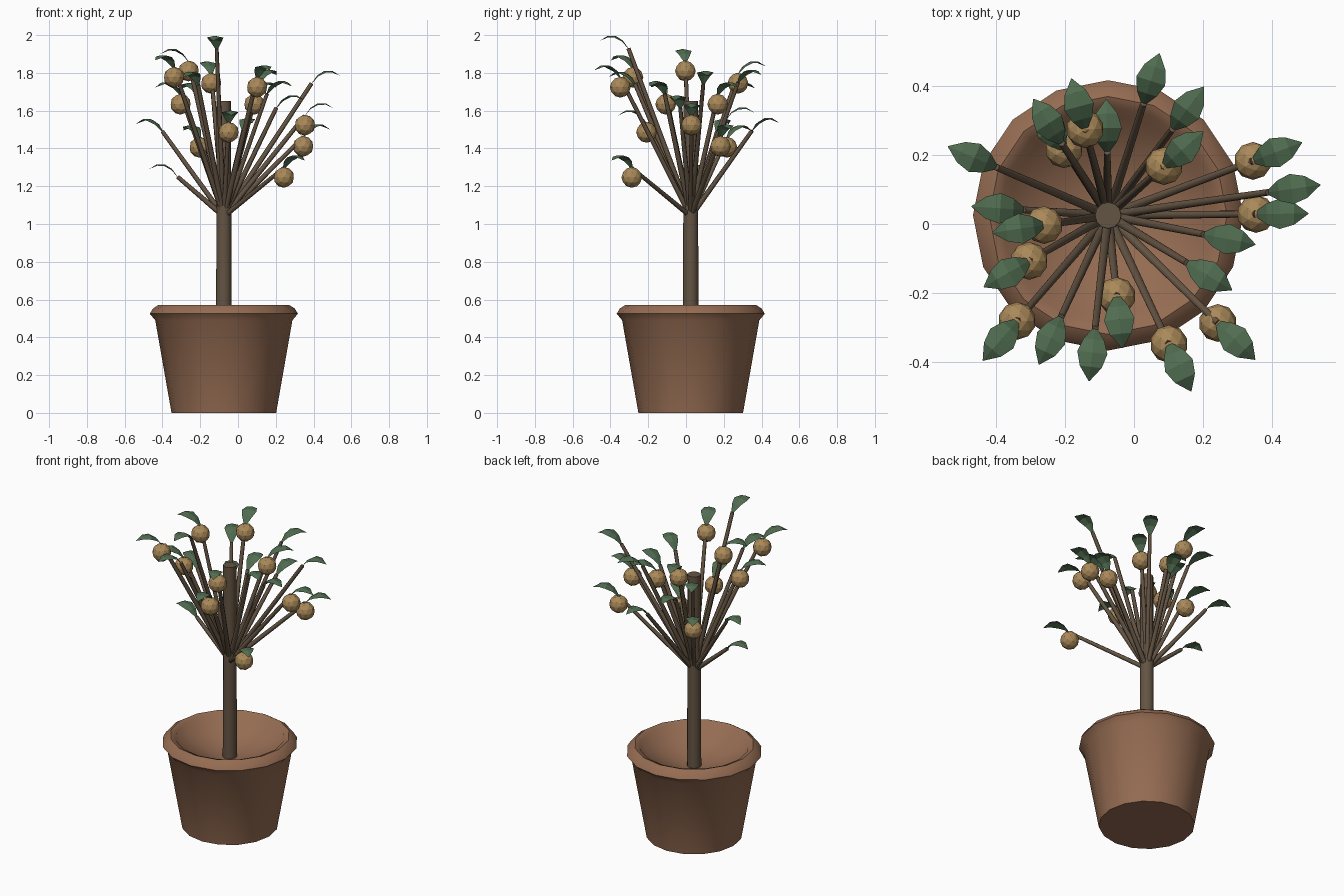
import bpy, bmesh, math
from mathutils import Vector, Matrix

if "Cube" in bpy.data.objects:
    bpy.data.objects.remove(bpy.data.objects["Cube"])

CX, CY = -0.075, 0.025


def material(name, rgb):
    m = bpy.data.materials.new(name)
    m.diffuse_color = (*rgb, 1)
    m.use_nodes = True
    m.node_tree.nodes["Principled BSDF"].inputs["Base Color"].default_value = m.diffuse_color
    return m


CLAY = material("clay", (0.30, 0.15, 0.085))
BARK = material("bark", (0.127, 0.089, 0.056))
LEAF = material("leaf_green", (0.08, 0.15, 0.08))
FRUIT = material("fruit_ochre", (0.40, 0.25, 0.10))


def finish(bm, name, mat, smooth=None):
    bmesh.ops.recalc_face_normals(bm, faces=bm.faces)
    me = bpy.data.meshes.new(name)
    bm.to_mesh(me)
    bm.free()
    me.materials.append(mat)
    ob = bpy.data.objects.new(name, me)
    bpy.context.collection.objects.link(ob)
    if smooth:
        bpy.ops.object.select_all(action='DESELECT')
        ob.select_set(True)
        bpy.context.view_layer.objects.active = ob
        bpy.ops.object.shade_smooth_by_angle(angle=math.radians(smooth))
    return ob


def rod(bm, a, b, r1, r2, sides):
    a, b = Vector(a), Vector(b)
    d = b - a
    mat = Matrix.Translation((a + b) / 2) @ d.to_track_quat('Z', 'Y').to_matrix().to_4x4()
    bmesh.ops.create_cone(bm, cap_ends=True, segments=sides, radius1=r1,
                          radius2=r2, depth=d.length, matrix=mat)


# Pot: lathed profile with rolled rim and dished inside
profile = [(0, 0), (0.277, 0), (0.363, 0.49), (0.392, 0.525), (0.375, 0.553),
           (0.345, 0.572), (0.315, 0.56), (0.29, 0.51), (0, 0.425)]
bm = bmesh.new()
pts = [bm.verts.new((CX + r, CY, z)) for r, z in profile]
edges = [bm.edges.new(p) for p in zip(pts, pts[1:])]
bmesh.ops.spin(bm, geom=pts + edges, cent=(CX, CY, 0), axis=(0, 0, 1),
               angle=math.tau, steps=16)
bmesh.ops.remove_doubles(bm, verts=bm.verts, dist=0.0005)
finish(bm, "pot", CLAY, 50)

# Trunk
bm = bmesh.new()
rod(bm, (CX, CY, 0.41), (CX, CY, 1.65), 0.041, 0.038, 12)
finish(bm, "trunk", BARK, 40)

# Fruit centres (each hangs just below its branch tip)
fruits = [(.087, .168, 1.634), (.345, .183, 1.411), (.354, .029, 1.523),
          (.243, -.287, 1.247), (.101, -.348, 1.724), (-.05, -.209, 1.485),
          (-.339, -.281, 1.777), (-.304, -.107, 1.634), (-.261, -.003, 1.81),
          (-.203, .217, 1.406), (-.142, .275, 1.745)]
# Tips of branches without fruit
bare = [(.028, .35, 1.495), (.112, .276, 1.75), (.39, .092, 1.745),
        (.203, -.03, 1.615), (.154, -.113, 1.69), (-.113, -.305, 1.93),
        (-.212, -.27, 1.74), (-.32, .041, 1.25), (-.40, .165, 1.49),
        (-.21, .235, 1.68), (-.078, .21, 1.55)]
tips = [(x, y, z + 0.05) for x, y, z in fruits] + bare

# Branches fan out from one point on the trunk
bm = bmesh.new()
for t in tips:
    rod(bm, (CX, CY, 1.04), t, 0.015, 0.011, 6)
finish(bm, "branches", BARK, 70)

# Fruit
bm = bmesh.new()
for f in fruits:
    bmesh.ops.create_icosphere(bm, subdivisions=2, radius=0.055,
                               matrix=Matrix.Translation(f))
finish(bm, "fruit", FRUIT)

# Leaves: arched blades (out, up, half width), slightly folded at the midrib
rows = [(0, 0, .008), (.03, .042, .030), (.068, .066, .044),
        (.11, .066, .032), (.152, .04, .001)]
bm = bmesh.new()
for t in tips:
    out = Vector((t[0] - CX, t[1] - CY, 0)).normalized()
    side = Vector((-out.y, out.x, 0))
    prev = None
    for o, u, w in rows:
        c = Vector(t) + out * o + Vector((0, 0, u))
        drop = Vector((0, 0, -0.22 * w))
        cur = [bm.verts.new(p) for p in (c - side * w + drop, c, c + side * w + drop)]
        if prev:
            for i in (0, 1):
                bm.faces.new((prev[i], cur[i], cur[i + 1], prev[i + 1]))
        prev = cur
# Keep every blade facing up
bm.normal_update()
for f in bm.faces:
    if f.normal.z < 0:
        f.normal_flip()
me = bpy.data.meshes.new("leaves")
bm.to_mesh(me)
bm.free()
me.materials.append(LEAF)
leaves = bpy.data.objects.new("leaves", me)
bpy.context.collection.objects.link(leaves)
